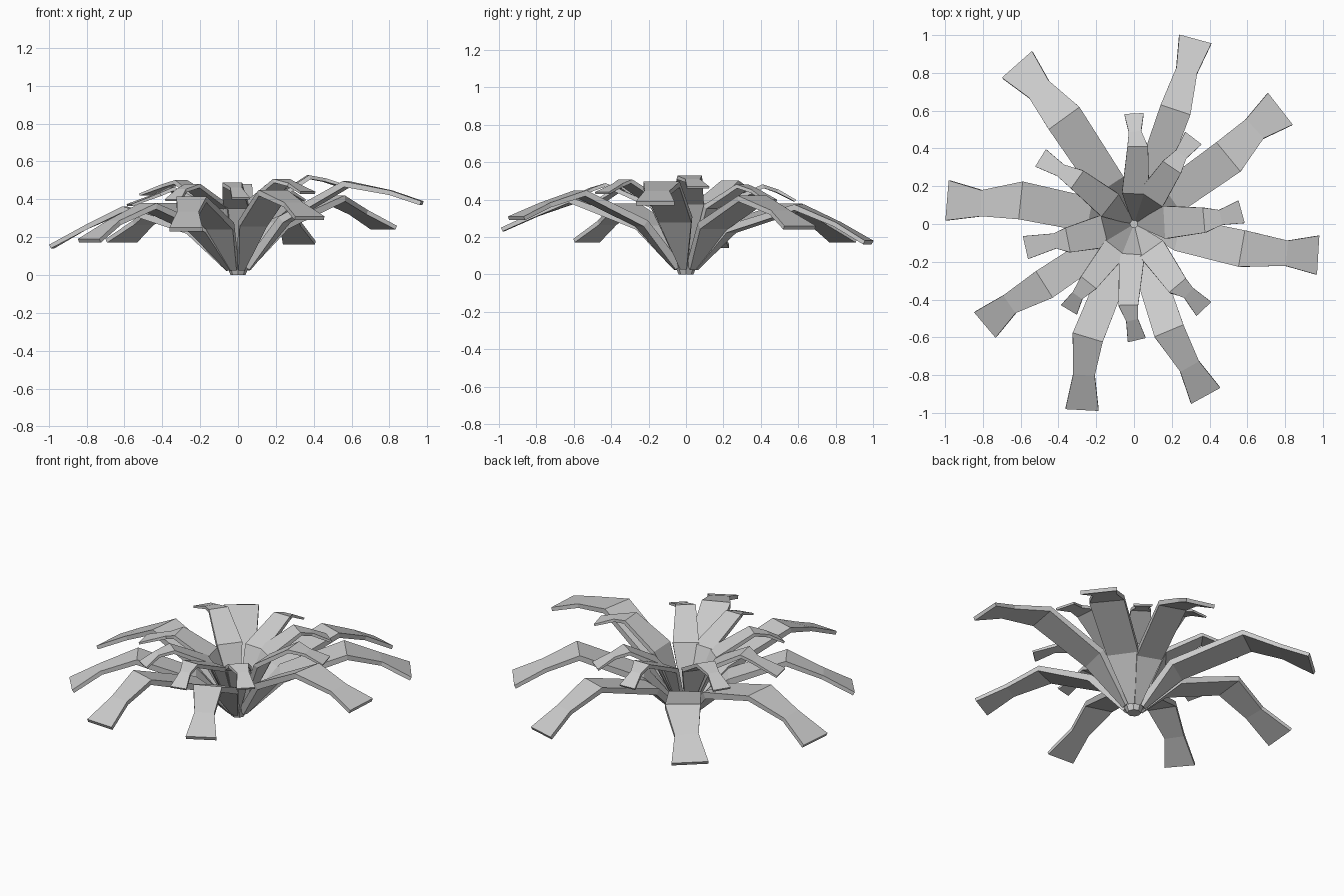
import bpy, bmesh
from mathutils import Vector

if "Cube" in bpy.data.objects:
    bpy.data.objects.remove(bpy.data.objects["Cube"])

UP = Vector((0, 0, 1))


def leaf(name, pts, widths, thick):
    """Sweep a flat rectangular section along a bent path of top-surface points."""
    bm = bmesh.new()
    rings = []
    for i, p in enumerate(pts):
        a, b = pts[max(i - 1, 0)], pts[min(i + 1, len(pts) - 1)]
        d = (b - a).normalized()
        side = d.cross(UP).normalized()
        n = side.cross(d)
        w, t = side * widths[i] / 2, n * thick[i]
        rings.append([bm.verts.new(v) for v in (p - w, p + w, p + w - t, p - w - t)])
    for r, s in zip(rings, rings[1:]):
        for k in range(4):
            bm.faces.new((r[k], r[(k + 1) % 4], s[(k + 1) % 4], s[k]))
    bm.faces.new(rings[0])
    bm.faces.new(rings[-1][::-1])
    bmesh.ops.recalc_face_normals(bm, faces=bm.faces)
    me = bpy.data.meshes.new(name)
    bm.to_mesh(me)
    bm.free()
    bpy.context.collection.objects.link(bpy.data.objects.new(name, me))


def flat(xy, z):
    return Vector((xy[0], xy[1], z))


# Outer leaves: crest, neck, tip (plan positions), tip height, width scale
outer = [
    ((.22, .605), (.28, .815), (.325, .98), .18, .95),
    ((-.37, .56), (-.505, .715), (-.62, .845), .19, 1.15),
    ((.5, .355), (.64, .505), (.775, .61), .26, 1.15),
    ((-.6, .125), (-.81, .11), (-.99, .125), .16, 1.15),
    ((.57, -.13), (.81, -.155), (.975, -.165), .39, 1.12),
    ((-.475, -.32), (-.66, -.425), (-.79, -.535), .19, .95),
    ((-.245, -.6), (-.265, -.8), (-.275, -.985), .25, .95),
    ((.185, -.565), (.295, -.755), (.38, -.91), .31, .95),
]
for i, (crest, neck, tip, z, s) in enumerate(outer):
    lift = z - .25
    d = Vector(crest).normalized()
    pts = [flat(d * .03, .055), flat(d * .24, .275 + lift * .24), flat(crest, .415 + lift * .58),
           flat(neck, .335 + lift * .8), flat(tip, z)]
    leaf(f"outer_leaf_{i + 1}", pts,
         [.035, .16 * s, .175 * s, .12 * s, .185 * s], [.045, .04, .032, .025, .022])

# Inner leaves: crest, neck, tip (plan positions), tip height, width scale
inner = [
    ((.02, .41), (.005, .49), (0, .585), .40, .95),
    ((-.3, .235), (-.39, .285), (-.495, .35), .43, 1),
    ((-.35, -.085), (-.42, -.09), (-.575, -.125), .375, 1.15),
    ((-.24, -.31), (-.3, -.38), (-.345, -.455), .40, .9),
    ((-.03, -.43), (-.01, -.51), (.015, -.615), .41, .9),
    ((.23, -.325), (.29, -.365), (.37, -.45), .44, 1),
    ((.37, .02), (.46, .035), (.57, .065), .47, 1.15),
    ((.2, .3), (.25, .37), (.315, .455), .40, 1),
]
for i, (crest, neck, tip, z, s) in enumerate(inner):
    lift = z - .42
    d = Vector(crest).normalized()
    pts = [flat(d * .015, .055), flat(d * .16, .375 + lift * .3), flat(crest, .495 + lift * .65),
           flat(neck, .47 + lift * .8), flat(tip, z)]
    leaf(f"inner_leaf_{i + 1}", pts,
         [.025, .15 * s, .115 * s, .07 * s, .108 * s], [.03, .028, .022, .018, .012])

# Small root where the leaves meet
bpy.ops.mesh.primitive_cone_add(vertices=8, radius1=.04, radius2=.065, depth=.065, location=(0, 0, .0325))
bpy.context.object.name = "root"
